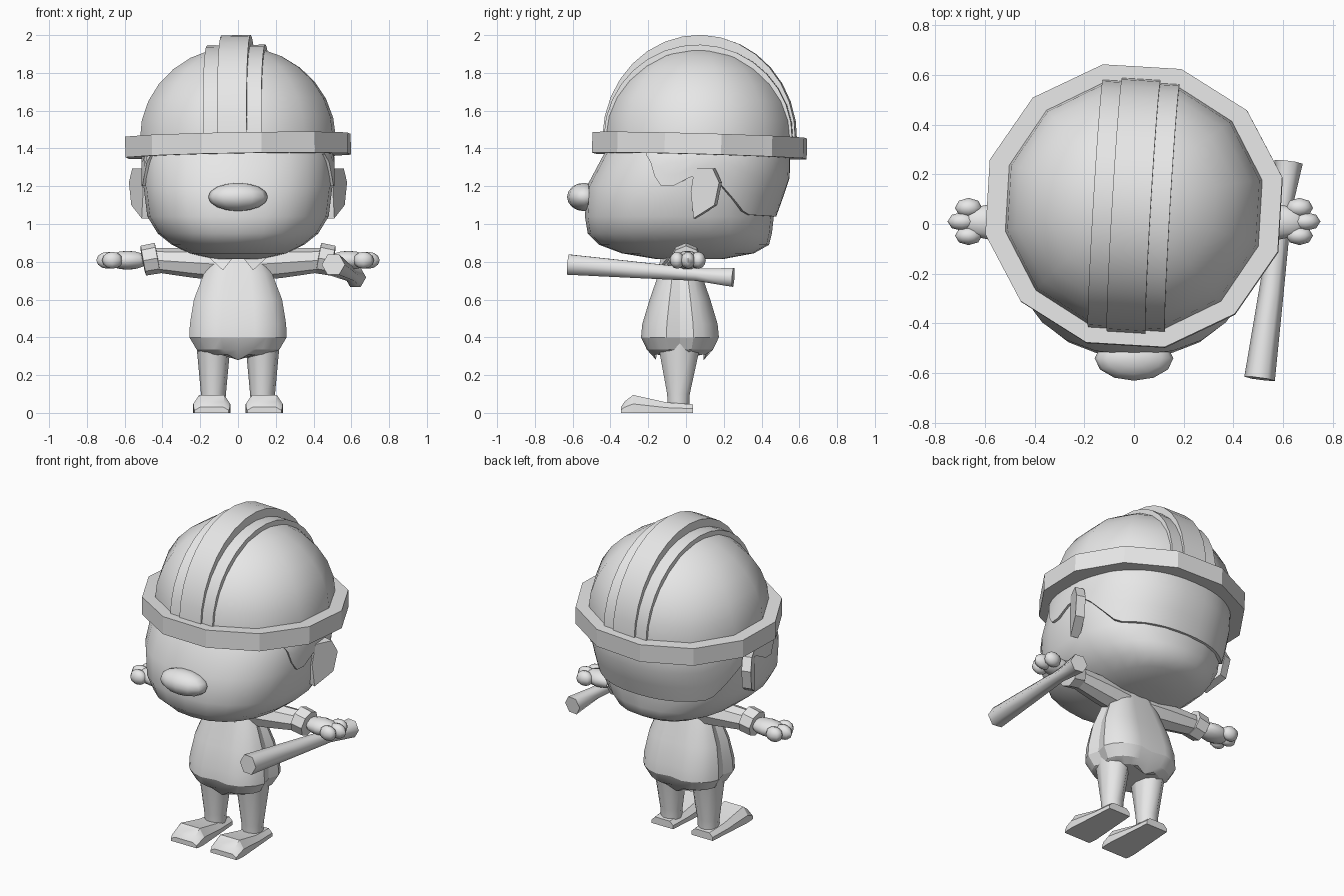
import bpy, bmesh, math
from mathutils import Matrix, Vector

if "Cube" in bpy.data.objects:
    bpy.data.objects.remove(bpy.data.objects["Cube"])

grey = bpy.data.materials.new("plain_grey")
grey.diffuse_color = (0.8, 0.8, 0.8, 1)
grey.use_nodes = True
grey.node_tree.nodes["Principled BSDF"].inputs["Base Color"].default_value = grey.diffuse_color


def finish(name, bm, angle=40, matrix=None):
    if matrix:
        bm.transform(matrix)
    bmesh.ops.recalc_face_normals(bm, faces=bm.faces[:])
    mesh = bpy.data.meshes.new(name)
    bm.to_mesh(mesh)
    bm.free()
    mesh.materials.append(grey)
    ob = bpy.data.objects.new(name, mesh)
    bpy.context.collection.objects.link(ob)
    if angle:
        bpy.ops.object.select_all(action='DESELECT')
        ob.select_set(True)
        bpy.context.view_layer.objects.active = ob
        bpy.ops.object.shade_smooth_by_angle(angle=math.radians(angle))
    return ob


def loft(name, rings, angle=40, matrix=None, caps=True, loop=False, closed=True):
    """Skin a list of equal-length point rings."""
    bm = bmesh.new()
    vs = [[bm.verts.new(p) for p in r] for r in rings]
    n = len(vs[0])
    for a, b in zip(vs, vs[1:] + (vs[:1] if loop else [])):
        for i in range(n if closed else n - 1):
            j = (i + 1) % n
            bm.faces.new((a[i], a[j], b[j], b[i]))
    if caps and not loop:
        bm.faces.new(vs[0])
        bm.faces.new(vs[-1])
    return finish(name, bm, angle, matrix)


def power(v, p):
    return math.copysign(abs(v) ** (2 / p), v)


def ring(cx, cy, z, rx, ry, n=12, p=2, phase=0.0):
    out = []
    for i in range(n):
        a = 2 * math.pi * (i + phase) / n
        out.append((cx + rx * power(math.cos(a), p), cy + ry * power(math.sin(a), p), z))
    return out


def tube(name, a, b, stations, n, matrix=None, angle=40):
    """Round bar from a to b; stations are (fraction, radius)."""
    a, b = Vector(a), Vector(b)
    m = Matrix.Translation(a) @ (b - a).to_track_quat('Z', 'Y').to_matrix().to_4x4()
    length = (b - a).length
    return loft(name, [ring(0, 0, t * length, r, r, n) for t, r in stations], angle, m)


def ellipsoid(name, c, r, u=12, v=8):
    bm = bmesh.new()
    bmesh.ops.create_uvsphere(bm, u_segments=u, v_segments=v, radius=1)
    return finish(name, bm, 60, Matrix.Translation(c) @ Matrix.Diagonal((*r, 1)))


# Head: height, half width, front y, back y
HEAD = [(0.815, 0.14, -0.16, 0.20), (0.845, 0.26, -0.34, 0.36), (0.89, 0.35, -0.46, 0.44),
        (0.95, 0.425, -0.52, 0.455), (1.04, 0.48, -0.535, 0.465), (1.2, 0.50, -0.525, 0.475),
        (1.36, 0.50, -0.44, 0.48), (1.5, 0.44, -0.36, 0.45)]


def head_at(z):
    for lo, hi in zip(HEAD, HEAD[1:]):
        if z <= hi[0]:
            t = (z - lo[0]) / (hi[0] - lo[0])
            return [p + (q - p) * t for p, q in zip(lo, hi)]
    return HEAD[-1]


loft("head", [ring(0, (f + b) / 2, z, w, (b - f) / 2, 24, 2.3) for z, w, f, b in HEAD], 60)

# Hair: shell around the back of the head with a wavy lower edge
EDGE = [(-0.6, 1.37), (-0.24, 1.37), (-0.13, 1.2), (-0.04, 1.2), (0.05, 1.27),
        (0.17, 1.23), (0.36, 1.05), (0.7, 1.03)]


def edge_z(y):
    for (y0, z0), (y1, z1) in zip(EDGE, EDGE[1:]):
        if y <= y1:
            return z0 + (z1 - z0) * (y - y0) / (y1 - y0)
    return EDGE[-1][1]


def hair_point(a, z, grow):
    _, w, f, b = head_at(z)
    s = math.sin(a)
    bulge = 0.06 * max(0, s) * min(1, max(0, (z - 1.04) / 0.2))
    return (grow * w * power(math.cos(a), 2.3),
            (f + b) / 2 + grow * (b - f) / 2 * power(s, 2.3) + bulge, z)


columns = []
for i in range(41):
    a = math.radians(-27 + 234 * i / 40)
    low = edge_z(hair_point(a, 1.25, 1.0)[1])
    columns.append([hair_point(a, low, 0.97)] +
                   [hair_point(a, low + (1.45 - low) * k / 4, 1.025) for k in range(5)])
loft("hair", columns, 50, caps=False, closed=False)

# Nose
ellipsoid("nose", (0, -0.54, 1.143), (0.158, 0.09, 0.075))

# Ears: slabs flaring outward toward the back
EAR = [(0.045, 1.295), (0.14, 1.295), (0.175, 1.22), (0.15, 1.10), (0.04, 1.03), (0.025, 1.17)]
for s, side in ((-1, "left"), (1, "right")):
    flare = [(s * (0.49 + 0.5 * y), y, z) for y, z in EAR]
    inner = [(x - s * 0.055, y + 0.015, z) for x, y, z in flare]
    loft(side + "_ear", [inner, flare], 30)

# Helmet, slightly turned and tilted about its own centre
pivot = Matrix.Translation((0, 0.072, 1.42))
tilt = pivot @ Matrix.Rotation(math.radians(-1), 4, 'Y') @ Matrix.Rotation(math.radians(-1.6), 4, 'X') \
    @ Matrix.Rotation(math.radians(-3.4), 4, 'Z')
dome = [ring(0, 0, -0.04, 0.53, 0.515, 12, 2, 0.5)]
for k in range(8):
    a = math.radians(87 * k / 7)
    c = math.cos(a)
    dome.append(ring(0, 0, 0.03 + 0.49 * math.sin(a), 0.53 * c, 0.515 * c, 12, 2, 0.5))
loft("helmet_dome", dome, 50, tilt)
brim = [ring(0, 0, z, rx, ry, 12, 2, 0.5) for z, rx, ry in
        ((-0.06, 0.61, 0.58), (0.05, 0.61, 0.58), (0.05, 0.50, 0.485), (-0.06, 0.50, 0.485))]
loft("helmet_brim", brim, 20, tilt, loop=True)


def arch(name, half, ry, rz, depth):
    rings = []
    for k in range(17):
        a = math.pi * k / 16
        c, s = math.cos(a), math.sin(a)
        rings.append([(x, (ry - d) * c, 0.03 + (rz - d) * s)
                      for x, d in ((-half, depth), (-half, 0), (half, 0), (half, depth))])
    loft(name, rings, 35, tilt)


arch("helmet_crest", 0.078, 0.512, 0.55, 0.06)
arch("helmet_wide_band", 0.155, 0.50, 0.497, 0.05)

# Tunic: pillow-like body with shallow grooves at front, back and sides
TUNIC = [(0.31, 0.17, 0.14), (0.335, 0.225, 0.18), (0.40, 0.265, 0.212), (0.47, 0.262, 0.205),
         (0.60, 0.24, 0.165), (0.74, 0.185, 0.115), (0.84, 0.13, 0.08)]
rings = []
for z, rx, ry in TUNIC:
    r = ring(0, -0.032, z, rx, ry, 24, 2.5)
    for i in (0, 6, 12, 18):
        x, y, _ = r[i]
        r[i] = (x * 0.9, -0.032 + (y + 0.032) * 0.9, z - (0.03 if z < 0.32 else 0))
    rings.append(r)
loft("tunic", rings, 25)

for s, side in ((-1, "left"), (1, "right")):
    # Collar flap
    loft(side + "_collar", [[(s * x, y + d, z) for x, y, z in
                             ((0.02, -0.13, 0.83), (0.15, -0.10, 0.82), (0.08, -0.15, 0.755))]
                            for d in (0, 0.03)], 0)
    # Arm, tilted cuff and hand
    tube(side + "_sleeve", (s * 0.08, -0.02, 0.785), (s * 0.46, 0, 0.81),
         ((0, 0.085), (0.4, 0.08), (1, 0.062)), 8)
    tube(side + "_cuff", (s * 0.425, 0, 0.82), (s * 0.505, 0, 0.805),
         ((0, 0.068), (0.02, 0.082), (0.95, 0.08), (1, 0.055)), 8, angle=30)
    ellipsoid(side + "_palm", (s * 0.585, 0.008, 0.808), (0.115, 0.07, 0.05), 10, 8)
    for k, (x, y, rx, ry) in enumerate(((0.69, 0.01, 0.06, 0.038), (0.665, 0.065, 0.055, 0.04),
                                        (0.665, -0.047, 0.055, 0.038))):
        ellipsoid(f"{side}_finger_{k + 1}", (s * x, y, 0.808), (rx, ry, 0.045), 8, 6)
    # Leg
    loft(side + "_leg", [ring(s * 0.13, y, z, rx, ry, 10) for z, y, rx, ry in
                         ((0.04, -0.04, 0.062, 0.06), (0.10, -0.04, 0.066, 0.063),
                          (0.38, -0.035, 0.092, 0.122))])
    # Shoe: sections from heel to toe
    shoe = []
    for y, w, top in ((0.038, 0.075, 0.045), (-0.10, 0.085, 0.055), (-0.28, 0.098, 0.095),
                      (-0.325, 0.096, 0.06), (-0.345, 0.09, 0.03)):
        shoe.append([(s * 0.139 + u * w, y, v * top) for u, v in
                     ((-1, 0), (1, 0), (1, 0.5), (0.68, 1), (-0.68, 1), (-1, 0.5))])
    loft(side + "_shoe", shoe, 30)

# Club held in one hand
tube("club", (0.505, -0.622, 0.785), (0.622, 0.25, 0.717),
     ((0, 0.062), (0.4, 0.05), (0.78, 0.038), (1, 0.057)), 6, angle=65)
